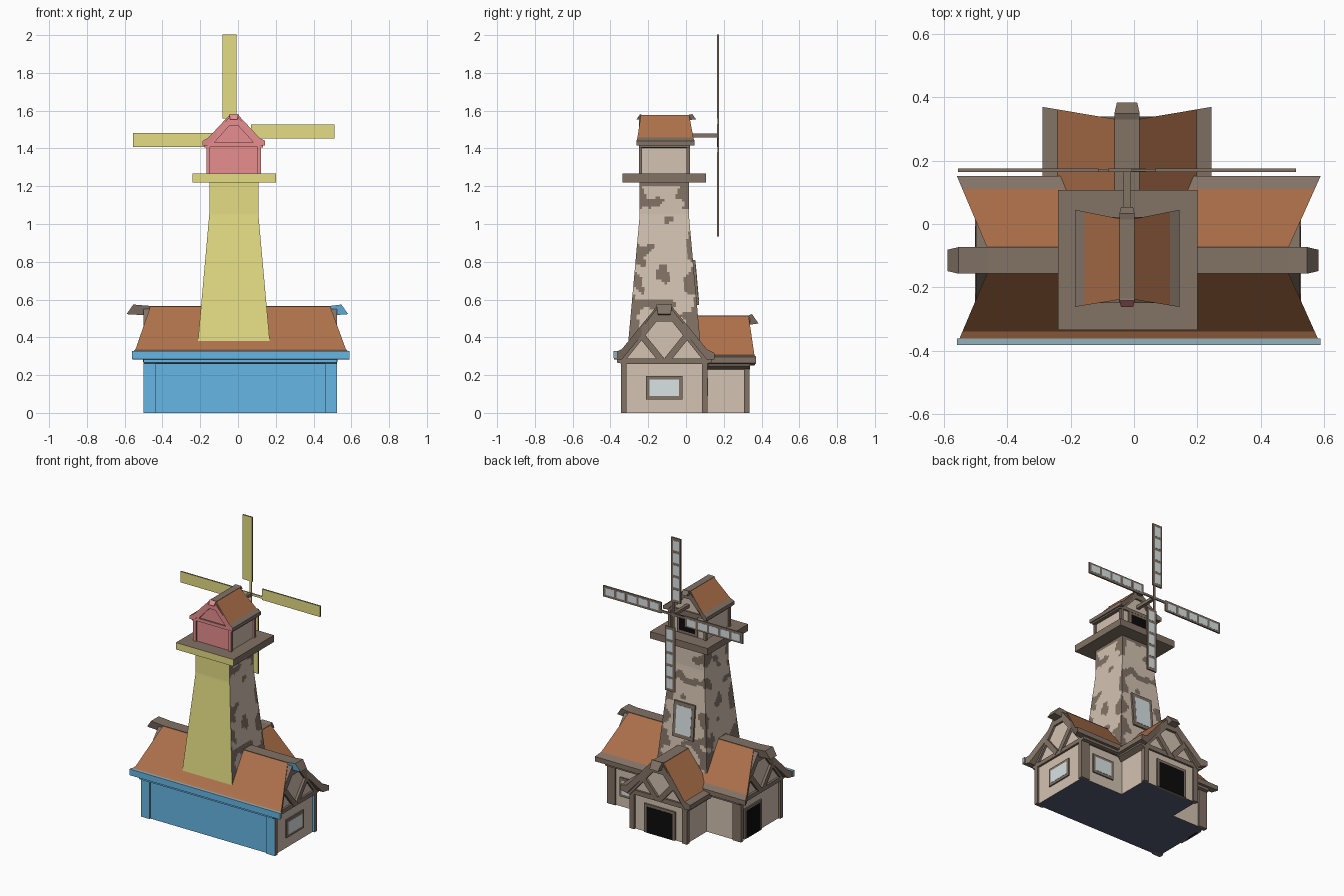
import bpy, bmesh, math
from mathutils import Vector, noise

if "Cube" in bpy.data.objects:
    bpy.data.objects.remove(bpy.data.objects["Cube"])


def paint(name, *rgb):
    lin = [((v / 255 + 0.055) / 1.055) ** 2.4 for v in rgb]
    m = bpy.data.materials.new(name)
    m.use_nodes = True
    m.diffuse_color = (*lin, 1)
    m.node_tree.nodes["Principled BSDF"].inputs["Base Color"].default_value = (*lin, 1)
    return m


TIMBER = paint("timber brown", 130, 114, 101)
PLASTER = paint("cream plaster", 211, 194, 177)
TILE = paint("orange tile", 174, 113, 75)
BLUE = paint("blue front", 102, 183, 229)
YELLOW = paint("yellow front", 228, 220, 132)
PINK = paint("pink front", 230, 141, 141)
GLASS = paint("pale glass", 216, 226, 227)
EDGE = paint("weathered blue edge", 146, 176, 186)
FLOOR = paint("slate floor", 84, 92, 112)
DARK = paint("black opening", 12, 12, 12)


def build(name, verts, faces, pick):
    """Closed mesh; pick(normal, centre) returns the material of a face."""
    me = bpy.data.meshes.new(name)
    ob = bpy.data.objects.new(name, me)
    bpy.context.collection.objects.link(ob)
    bm = bmesh.new()
    vs = [bm.verts.new(v) for v in verts]
    for f in faces:
        bm.faces.new([vs[i] for i in f])
    bmesh.ops.recalc_face_normals(bm, faces=bm.faces)
    bm.normal_update()
    for f in bm.faces:
        mat = pick(f.normal, f.calc_center_median())
        if mat.name not in me.materials:
            me.materials.append(mat)
        f.material_index = me.materials.find(mat.name)
    bm.to_mesh(me)
    bm.free()
    return ob


def loft(name, rings, pick):
    n = len(rings[0])
    faces = [[k * n + i, k * n + (i + 1) % n, (k + 1) * n + (i + 1) % n, (k + 1) * n + i]
             for k in range(len(rings) - 1) for i in range(n)]
    last = (len(rings) - 1) * n
    faces += [list(range(n)), [last + i for i in range(n)]]
    return build(name, [p for r in rings for p in r], faces, pick)


def facing(mat, front=None):
    return lambda n, c: front if front and n.y < -0.8 else mat


def box(name, xs, ys, zs, mat, front=None):
    mid = Vector((sum(xs) / 2, sum(ys) / 2, sum(zs) / 2))
    rings = [[Vector((xs[i], ys[j], z)) - mid for i, j in ((0, 0), (1, 0), (1, 1), (0, 1))] for z in zs]
    ob = loft(name, rings, facing(mat, front))
    ob.location = mid
    return ob


def bar(name, p, q, w, mat):
    p, q = Vector(p), Vector(q)
    length = (q - p).length / 2
    ob = box(name, (-w / 2, w / 2), (-w / 2, w / 2), (-length, length), mat)
    ob.location = (p + q) / 2
    ob.rotation_euler = (q - p).to_track_quat('Z', 'Y').to_euler()


def placer(axis, c):
    """Map (along, across, height) to the model for a ridge on x or y."""
    return (lambda a, w, z: (a, c + w, z)) if axis == 0 else (lambda a, w, z: (c + w, a, z))


def gabled_body(name, axis, c, half, lo, hi, z0, wall, apex, front):
    at = placer(axis, c)
    prof = [(-half, z0), (half, z0), (half, wall), (0, apex), (-half, wall)]
    loft(name, [[at(a, w, z) for w, z in prof] for a in (lo, hi)],
         lambda n, c: FLOOR if n.z < -0.9 else front if n.y < -0.8 else PLASTER)


def roof(name, axis, c, outer, thick, low, high, front=None, tiled=True):
    """Flared, flat-topped slab; outer is eave, knee, shoulder; low/high are (eave, ridge) ends."""
    at = placer(axis, c)
    prof = [(-w, z) for w, z in outer] + [(w, z) for w, z in outer[::-1]]
    drop = [thick * 0.6] + [thick] * 4 + [thick * 0.6]
    m = 2 * len(prof)
    verts = []
    for eave, ridge in (low, high):
        for (w, z), d in zip(prof, drop):
            a = ridge + (eave - ridge) * abs(w) / outer[0][0]
            verts += [at(a, w, z), at(a, w, z - d)]
    faces = [[0, 1, m + 1, m], [m - 2, m - 1, 2 * m - 1, 2 * m - 2]]
    for i in range(0, m - 2, 2):
        faces += [[i, i + 2, i + 2 + m, i + m], [i + 1, i + 3, i + 3 + m, i + 1 + m],
                  [i, i + 1, i + 3, i + 2], [i + m, i + 1 + m, i + 3 + m, i + 2 + m]]

    def pick(n, c):
        if tiled and n.z > 0.3 and (n.z < 0.85 or n.y < -0.2):
            return TILE
        return front if front and n.y < -0.8 else TIMBER
    build(name, verts, faces, pick)


def ridge_beam(name, axis, c, ends, z0, z1, width, front=None):
    """Beam along the flat top, with raised, slanted ends past the roof."""
    at = placer(axis, c)
    lo, lo_in, hi_in, hi = ends
    lift = (z1 - z0) * 0.15
    rings = []
    for a, cut, up in ((lo, 1, lift), (lo_in, 0, 0), (hi_in, 0, 0), (hi, -1, lift)):
        top = a + cut * (z1 - z0) * 0.7
        rings.append([at(a, -width * 0.4, z0 + up), at(a, width * 0.4, z0 + up),
                      at(top, width / 2, z1 + up), at(top, -width / 2, z1 + up)])
    loft(name, rings, lambda n, c: front if front and n.y < -0.5 and (axis or c.x > hi_in) else TIMBER)


def posts(name, xs, ys, z0, z1, front=None):
    for x in xs:
        for y in ys:
            box(name, x, y, (z0, z1), TIMBER, front)


def opening(name, axis, side, at, c, w, zs, mat, rim=0.018, sill=True):
    """Framed window or door on a wall facing along axis with sign side."""
    for label, grow, d, m in (("frame", rim, 0.009, TIMBER), ("pane", 0, 0.0105, mat)):
        depth = sorted((at - side * 0.01, at + side * d))
        span = (c - w / 2 - grow, c + w / 2 + grow)
        z = (zs[0] - (grow if sill else 0), zs[1] + grow)
        box(name + "_" + label, *((depth, span) if axis == 0 else (span, depth)), z, m)


# Main house
CX, CY = -0.022, -0.115
gabled_body("house_walls", 0, CY, 0.22, -0.485, 0.51, 0, 0.28, 0.54, BLUE)
posts("house_post", ((-0.50, -0.435), (0.46, 0.524)), ((-0.345, -0.315), (0.085, 0.115)), 0, 0.27, BLUE)
box("house_wall_beam", (-0.50, 0.524), (-0.345, 0.115), (0.26, 0.288), TIMBER, BLUE)
roof("house_roof", 0, CY, [(0.267, 0.317), (0.225, 0.337), (0.041, 0.563)], 0.055,
     (-0.56, -0.447), (0.59, 0.47), BLUE)
box("house_front_eave_edge", (-0.56, 0.59), (-0.383, -0.362), (0.29, 0.327), EDGE, BLUE)
roof("house_rake_boards", 0, CY, [(0.25, 0.305), (0.22, 0.325), (0.04, 0.55)], 0.065,
     (-0.50, -0.50), (0.524, 0.524), BLUE, False)
ridge_beam("house_ridge", 0, CY, (-0.59, -0.46, 0.485, 0.583), 0.515, 0.566, 0.084, BLUE)
for x in (-0.485, 0.51):
    for s in (-1, 1):
        bar("house_gable_brace", (x, CY + s * 0.015, 0.28), (x, CY + s * 0.12, 0.41), 0.034, TIMBER)
opening("house_end_window", 0, 1, 0.51, CY, 0.155, (0.09, 0.178), GLASS)
opening("house_back_window", 1, 1, 0.105, 0.345, 0.13, (0.09, 0.185), GLASS)
opening("house_door", 0, -1, -0.485, -0.03, 0.15, (0, 0.19), DARK, sill=False)

# Rear annex
gabled_body("annex_walls", 1, CX, 0.21, 0, 0.323, 0, 0.25, 0.49, PLASTER)
posts("annex_post", ((-0.242, -0.205), (0.161, 0.198)), ((0.308, 0.336),), 0, 0.25)
box("annex_wall_beam", (-0.242, 0.198), (0.1, 0.336), (0.24, 0.272), TIMBER)
roof("annex_roof", 1, CX, [(0.267, 0.297), (0.22, 0.306), (0.04, 0.513)], 0.055, (0.1, -0.06), (0.37, 0.325))
roof("annex_rake_boards", 1, CX, [(0.25, 0.287), (0.215, 0.295), (0.039, 0.5)], 0.065,
     (0.12, 0), (0.34, 0.34), None, False)
ridge_beam("annex_ridge", 1, CX, (-0.1, -0.06, 0.33, 0.384), 0.466, 0.516, 0.08)
for s in (-1, 1):
    bar("annex_gable_brace", (CX + s * 0.015, 0.323, 0.26), (CX + s * 0.11, 0.323, 0.37), 0.034, TIMBER)
opening("annex_door", 1, 1, 0.323, -0.03, 0.2, (0, 0.18), DARK, sill=False)

# Tapered tower with patchy plaster, worn to timber at the corners
N, LEVELS = 22, 66


def tower_half(z):
    return 0.192 - 0.062 * min(1, (z - 0.36) / 0.69)


def tower_pick(n, c):
    if n.y < -0.8:
        return YELLOW
    dx, dy = abs(c.x - CX), abs(c.y - CY)
    u = min(dx, dy) / tower_half(c.z)
    wear = noise.noise(c * 13) + 0.62 * u ** 4
    if c.z > 1.08 or c.z < 0.6:
        wear += 0.18
    return TIMBER if wear > 0.38 or c.z > 1.2 else PLASTER


rings = []
for k in range(LEVELS + 1):
    z = 0.36 + k * 0.88 / LEVELS
    h = tower_half(z)
    ring = []
    for s in range(4):
        ca, sa = round(math.cos(s * math.pi / 2)), round(math.sin(s * math.pi / 2))
        for i in range(N):
            t = 2 * i / N - 1
            ring.append((CX + h * (t * ca + sa), CY + h * (t * sa - ca), z))
    rings.append(ring)
loft("tower", rings, tower_pick)
tilt = math.atan(0.06 / 0.69)
for name, w, h, d, mat in (("tower_window_frame", 0.08, 0.12, 0.012, TIMBER),
                           ("tower_window_pane", 0.058, 0.095, 0.0135, GLASS)):
    ob = box(name, (CX - w, CX + w), (0.047 - d, 0.047 + d), (0.69 - h, 0.69 + h), mat)
    ob.rotation_euler.x = tilt
box("platform", (-0.24, 0.20), (-0.335, 0.107), (1.22, 1.267), TIMBER, YELLOW)

# Cap
gabled_body("cap_walls", 1, CX, 0.135, -0.24, 0.01, 1.26, 1.42, 1.56, PINK)
posts("cap_post", ((-0.167, -0.147), (0.103, 0.123)), ((-0.25, -0.232), (0.002, 0.02)), 1.26, 1.42, PINK)
box("cap_wall_beam", (-0.167, 0.123), (-0.25, 0.02), (1.41, 1.432), TIMBER, PINK)
roof("cap_roof", 1, CX, [(0.165, 1.44), (0.135, 1.457), (0.024, 1.576)], 0.04,
     (-0.262, -0.235), (0.045, 0.012), PINK)
roof("cap_rake_boards", 1, CX, [(0.155, 1.433), (0.13, 1.447), (0.023, 1.566)], 0.045,
     (-0.25, -0.25), (0.022, 0.022), PINK, False)
ridge_beam("cap_ridge", 1, CX, (-0.262, -0.235, 0.015, 0.053), 1.55, 1.578, 0.048, PINK)
opening("cap_opening", 1, 1, 0.01, CX, 0.12, (1.29, 1.395), DARK)

# Sails: axle and four offset blades with panes on the rear
HZ = 1.468
bar("axle", (CX, -0.02, HZ), (CX, 0.175, HZ), 0.022, TIMBER)
for k in range(4):
    parts = [box("sail_arm", (-0.008, 0.008), (0.166, 0.174), (0, 0.1), TIMBER, YELLOW),
             box("sail_blade", (-0.06, 0.015), (0.165, 0.175), (0.09, 0.534), TIMBER, YELLOW)]
    for i in range(5):
        z = 0.108 + i * 0.085
        parts.append(box("sail_pane", (-0.048, -0.001), (0.17, 0.176), (z, z + 0.067), GLASS))
    for ob in parts:
        x, y, z = ob.location
        a = k * math.pi / 2
        ob.location = (CX + x * math.cos(a) + z * math.sin(a), y, HZ + z * math.cos(a) - x * math.sin(a))
        ob.rotation_euler.y = a
